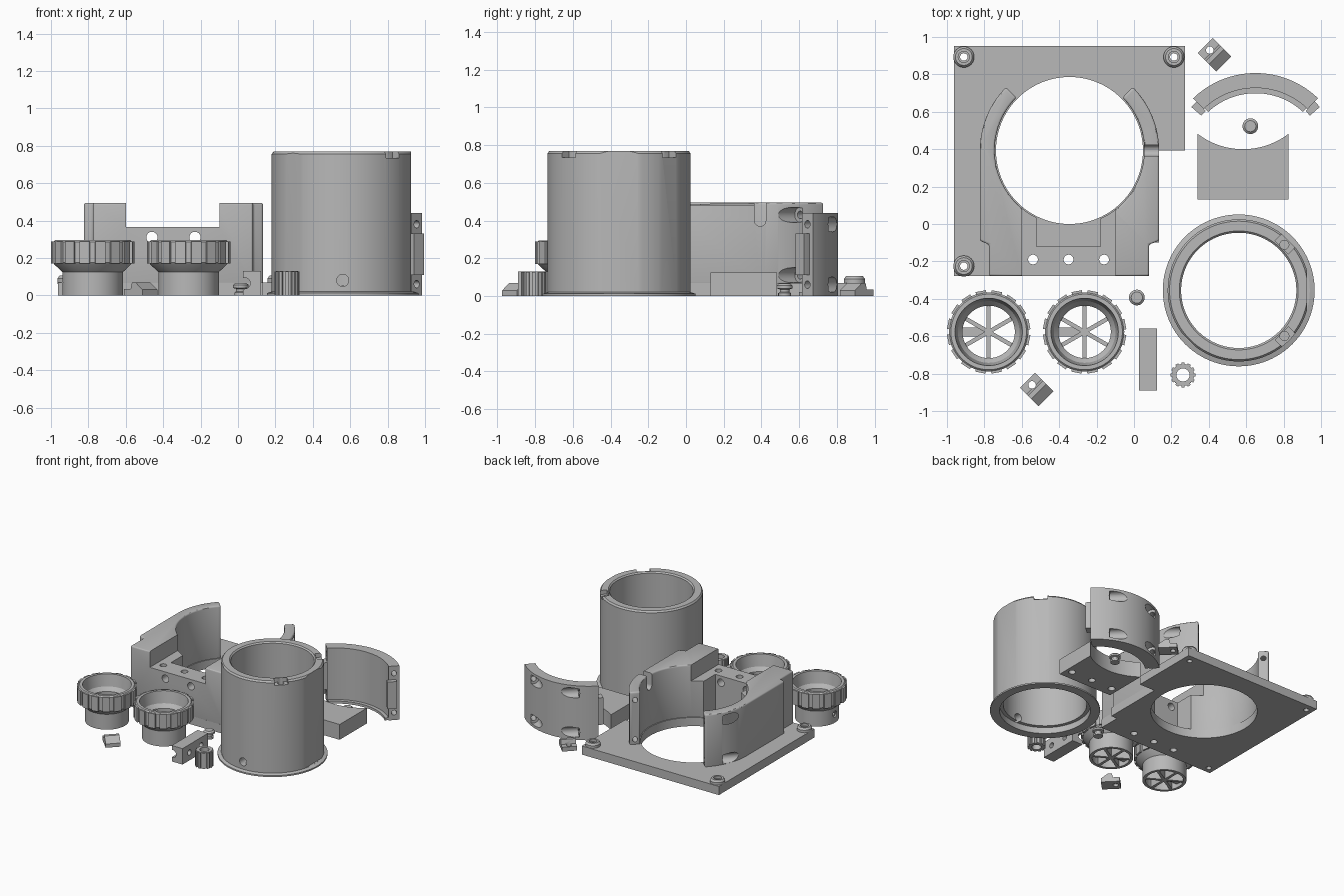
import bpy, bmesh
from math import sin, cos, pi, radians
from mathutils import Matrix, Vector

cube = bpy.data.objects.get("Cube")
if cube:
    bpy.data.objects.remove(cube, do_unlink=True)

grey = bpy.data.materials.new("printed grey")
grey.use_nodes = True
grey.diffuse_color = (0.48, 0.48, 0.48, 1)
grey.node_tree.nodes["Principled BSDF"].inputs["Base Color"].default_value = (0.48, 0.48, 0.48, 1)


def finish(name, bm):
    bmesh.ops.recalc_face_normals(bm, faces=bm.faces)
    mesh = bpy.data.meshes.new(name)
    bm.to_mesh(mesh)
    bm.free()
    mesh.materials.append(grey)
    ob = bpy.data.objects.new(name, mesh)
    bpy.context.collection.objects.link(ob)
    return ob


def prism(name, points, z0, z1):
    bm = bmesh.new()
    face = bm.faces.new([bm.verts.new((x, y, z0)) for x, y in points])
    top = bmesh.ops.extrude_face_region(bm, geom=[face])["geom"]
    bmesh.ops.translate(bm, vec=(0, 0, z1 - z0), verts=[v for v in top if isinstance(v, bmesh.types.BMVert)])
    return finish(name, bm)


def box(x0, x1, y0, y1, z0, z1, name="cutter"):
    return prism(name, [(x0, y0), (x1, y0), (x1, y1), (x0, y1)], z0, z1)


def arc(c, r, a0, a1, n=32):
    angles = [radians(a0 + (a1 - a0) * i / n) for i in range(n + 1)]
    return [(c[0] + r * cos(a), c[1] + r * sin(a)) for a in angles]


def rod(start, end, r, name="cutter", sides=32):
    a, b = Vector(start), Vector(end)
    bm = bmesh.new()
    spin = (b - a).to_track_quat('Z', 'Y').to_matrix().to_4x4()
    bmesh.ops.create_cone(bm, cap_ends=True, segments=sides, radius1=r, radius2=r,
                          depth=(b - a).length, matrix=Matrix.Translation((a + b) / 2) @ spin)
    return finish(name, bm)


def lathe(name, c, profile, n=64):
    # closed profile of (radius, height); points on the axis merge
    bm = bmesh.new()
    rings = [[bm.verts.new((c[0] + r * cos(2 * pi * i / n), c[1] + r * sin(2 * pi * i / n), z))
              for i in range(n)] for r, z in profile]
    for a, b in zip(rings, rings[1:] + rings[:1]):
        for i in range(n):
            j = (i + 1) % n
            bm.faces.new((a[i], a[j], b[j], b[i]))
    bmesh.ops.remove_doubles(bm, verts=bm.verts, dist=1e-5)
    return finish(name, bm)


def apply(ob, mod):
    bpy.context.view_layer.objects.active = ob
    bpy.ops.object.modifier_apply(modifier=mod.name)


def boolean(ob, others, operation='DIFFERENCE'):
    for other in others:
        mod = ob.modifiers.new("boolean", 'BOOLEAN')
        mod.operation, mod.solver, mod.object = operation, 'EXACT', other
        apply(ob, mod)
        bpy.data.objects.remove(other, do_unlink=True)


def bevel(ob, width, segments=3):
    mod = ob.modifiers.new("bevel", 'BEVEL')
    mod.width, mod.segments, mod.limit_method, mod.angle_limit = width, segments, 'ANGLE', radians(50)
    apply(ob, mod)


def turned_box(c, angle, r0, r1, half, z0, z1):
    a = radians(angle)
    pts = [(r0, -half), (r1, -half), (r1, half), (r0, half)]
    return prism("cutter", [(c[0] + x * cos(a) - y * sin(a), c[1] + x * sin(a) + y * cos(a)) for x, y in pts], z0, z1)


def bolt_holes(c, angle, sense, heights):
    # narrow bolt hole through the end face, wide head recess breaking the outer wall
    a = radians(angle)
    foot = Vector((c[0] + 0.44 * cos(a), c[1] + 0.44 * sin(a), 0))
    along = Vector((-sin(a), cos(a), 0)) * sense
    cutters = []
    for z in heights:
        p = foot + Vector((0, 0, z))
        cutters += [rod(p - along * 0.05, p + along * 0.2, 0.02),
                    rod(p + along * 0.14, p + along * 0.4, 0.04)]
    return cutters


# base plate with notched corner
C = (-0.345, 0.393)
plate = prism("base_plate", [(-0.963, -0.278), (0.08, -0.278), (0.08, -0.1), (0.134, -0.1),
                             (0.134, 0.393), (0.273, 0.393), (0.273, 0.952), (-0.963, 0.952)], 0, 0.07)
boolean(plate, [rod((*C, -1), (*C, 1), 0.393, sides=96)])

# cradle wall standing on the plate
outline = (arc(C, 0.479, 45, 0) + [(0.134, -0.09), (0.08, -0.11), (0.08, -0.278), (-0.775, -0.278),
           (-0.775, -0.11), (-0.824, -0.09)] + arc(C, 0.479, 180, 135) + arc(C, 0.4, 135, 405, 80))
cradle = prism("cradle_wall", outline, 0.06, 0.495)
bevel(cradle, 0.014)
boolean(cradle, [box(-0.6, -0.1, -0.5, 0.2, 0.365, 0.7),
                 box(-0.52, -0.18, -0.12, 0.2, 0.07, 0.7),
                 box(0, 0.3, 0.363, 0.423, 0.4, 0.7),
                 rod((0, 0.393, 0.4), (0.3, 0.393, 0.4), 0.03)])
boolean(cradle, [rod((x, -0.5, 0.31), (x, 0.1, 0.31), 0.03) for x in (-0.46, -0.23)])
boolean(cradle, bolt_holes(C, 45, -1, (0.11, 0.43)) + bolt_holes(C, 135, 1, (0.11, 0.43)))
for ob in (plate, cradle):
    boolean(ob, [rod((x, -0.19, -1), (x, -0.19, 1), 0.026) for x in (-0.54, -0.35, -0.16)])

# corner bosses
for x, y in ((-0.91, 0.893), (0.213, 0.893), (-0.91, -0.225)):
    boolean(plate, [rod((x, y, -1), (x, y, 1), 0.02)])
    lathe("corner_boss", (x, y), [(0.02, 0.06), (0.056, 0.06), (0.056, 0.09), (0.045, 0.105),
                                  (0.03, 0.105), (0.03, 0.085), (0.02, 0.085)], 32)

# clamp arc
K = (0.65, 0.327)
clamp = prism("clamp_arc", arc(K, 0.48, 46, 134, 40) + arc(K, 0.4, 134, 46, 40), 0, 0.44)
lip = prism("clamp_lip", arc(K, 0.41, 47, 133, 40) + arc(K, 0.372, 133, 47, 40), 0, 0.02)
boolean(clamp, [lip], 'UNION')
boolean(clamp, bolt_holes(K, 46, 1, (0.06, 0.38)) + bolt_holes(K, 134, -1, (0.06, 0.38)))
for a in (41, 134):
    prism("clamp_end_tab", arc(K, 0.455, a, a + 5, 4) + arc(K, 0.385, a + 5, a, 4), 0.11, 0.33)

# saddle block with blind holes underneath
saddle = prism("saddle_block", [(0.34, 0.13), (0.825, 0.13)] + arc((0.583, 0.8), 0.4, 307.3, 232.7), 0, 0.125)
boolean(saddle, [rod((x, 0.21, -0.1), (x, 0.21, 0.09), 0.026) for x in (0.393, 0.583, 0.773)])

# large tube with foot flange
T = (0.56, -0.355)
tube = lathe("tube", T, [(0.335, 0), (0.406, 0), (0.406, 0.012), (0.38, 0.02), (0.38, 0.755),
                         (0.37, 0.768), (0.318, 0.768), (0.308, 0.758), (0.308, 0.05), (0.335, 0.05)], 96)
boolean(tube, [turned_box(T, a, r, 0.6, 0.3, 0.021, 1) for a, r in ((0, 0.366), (45, 0.376), (225, 0.376))])
for a in (45, -45):
    x, y = T[0] + 0.345 * cos(radians(a)), T[1] + 0.345 * sin(radians(a))
    boolean(tube, [turned_box(T, a, 0.325, 0.5, 0.05, 0.735, 1), rod((x, y, 0.6), (x, y, 1), 0.024)])
boolean(tube, [rod((T[0], -0.9, 0.08), (T[0], -0.5, 0.08), 0.032)])

# spoked hand knobs
for x in (-0.777, -0.264):
    c = (x, -0.577)
    knob = lathe("hand_knob", c, [(0.14, 0), (0.162, 0), (0.162, 0.125), (0.205, 0.165), (0.212, 0.175),
                                  (0.212, 0.285), (0.202, 0.295), (0.18, 0.295), (0.165, 0.2), (0.14, 0.17)], 96)
    boolean(knob, [rod((x - 0.3, c[1], 0.07), (x - 0.1, c[1], 0.07), 0.025)])
    for k in range(16):
        turned_box(c, k * 22.5 + 11, 0.203, 0.222, 0.028, 0.17, 0.288).name = "knob_grip_rib"
    for k in range(3):
        a = radians(30 + 60 * k)
        u, v = Vector((cos(a), sin(a))) * 0.15, Vector((-sin(a), cos(a))) * 0.011
        m = Vector(c)
        prism("knob_spoke", [m + u + v, m - u + v, m - u - v, m + u - v], 0.002, 0.16)
    rod((*c, 0.002), (*c, 0.162), 0.022, "knob_hub")
    boss = box(x - 0.15, x - 0.02, c[1] - 0.024, c[1] + 0.024, 0.03, 0.11, "knob_screw_boss")
    boolean(boss, [rod((x - 0.3, c[1], 0.07), (x - 0.04, c[1], 0.07), 0.014)])

# small fluted thumb nut
N = (0.262, -0.807)
lathe("thumb_nut", N, [(0.035, 0), (0.059, 0), (0.059, 0.13), (0.035, 0.13)], 32)
for k in range(12):
    turned_box(N, k * 30, 0.054, 0.067, 0.009, 0, 0.127).name = "thumb_nut_rib"

# two flanged pins
for c in ((0.015, -0.393), (0.622, 0.523)):
    lathe("pin", c, [(0, 0), (0.034, 0), (0.034, 0.015), (0.026, 0.02), (0.026, 0.035),
                     (0.042, 0.04), (0.042, 0.055), (0.03, 0.066), (0, 0.066)], 32)

# grooved bar
bar = box(0.027, 0.123, -0.89, -0.56, 0, 0.13, "grooved_bar")
boolean(bar, [rod((0.035, -1, 0.065), (0.035, 0, 0.065), 0.03),
              rod((-0.1, -0.8, 0.065), (0.3, -0.8, 0.065), 0.022),
              rod((-0.1, -0.65, 0.065), (0.3, -0.65, 0.065), 0.022)])

# wedge clips, turned 45 degrees
for x, y in ((0.43, 0.905), (-0.52, -0.885)):
    clip = prism("wedge_clip", [(-0.07, 0), (0.07, 0), (0.07, 0.03), (0.015, 0.07), (-0.01, 0.07),
                                (-0.02, 0.035), (-0.07, 0.035)], -0.056, 0.056)
    clip.data.transform(Matrix.Translation((x, y, 0)) @ Matrix.Rotation(radians(-45), 4, 'Z')
                        @ Matrix.Rotation(radians(90), 4, 'X'))
    h = (x - 0.025, y + 0.025)
    boolean(clip, [rod((*h, -1), (*h, 1), 0.02)])

# smooth round faces, keep sharp edges
bpy.ops.object.select_all(action='DESELECT')
for ob in bpy.context.collection.objects:
    if ob.type == 'MESH':
        ob.select_set(True)
        bpy.context.view_layer.objects.active = ob
bpy.ops.object.shade_smooth_by_angle(angle=radians(30))
